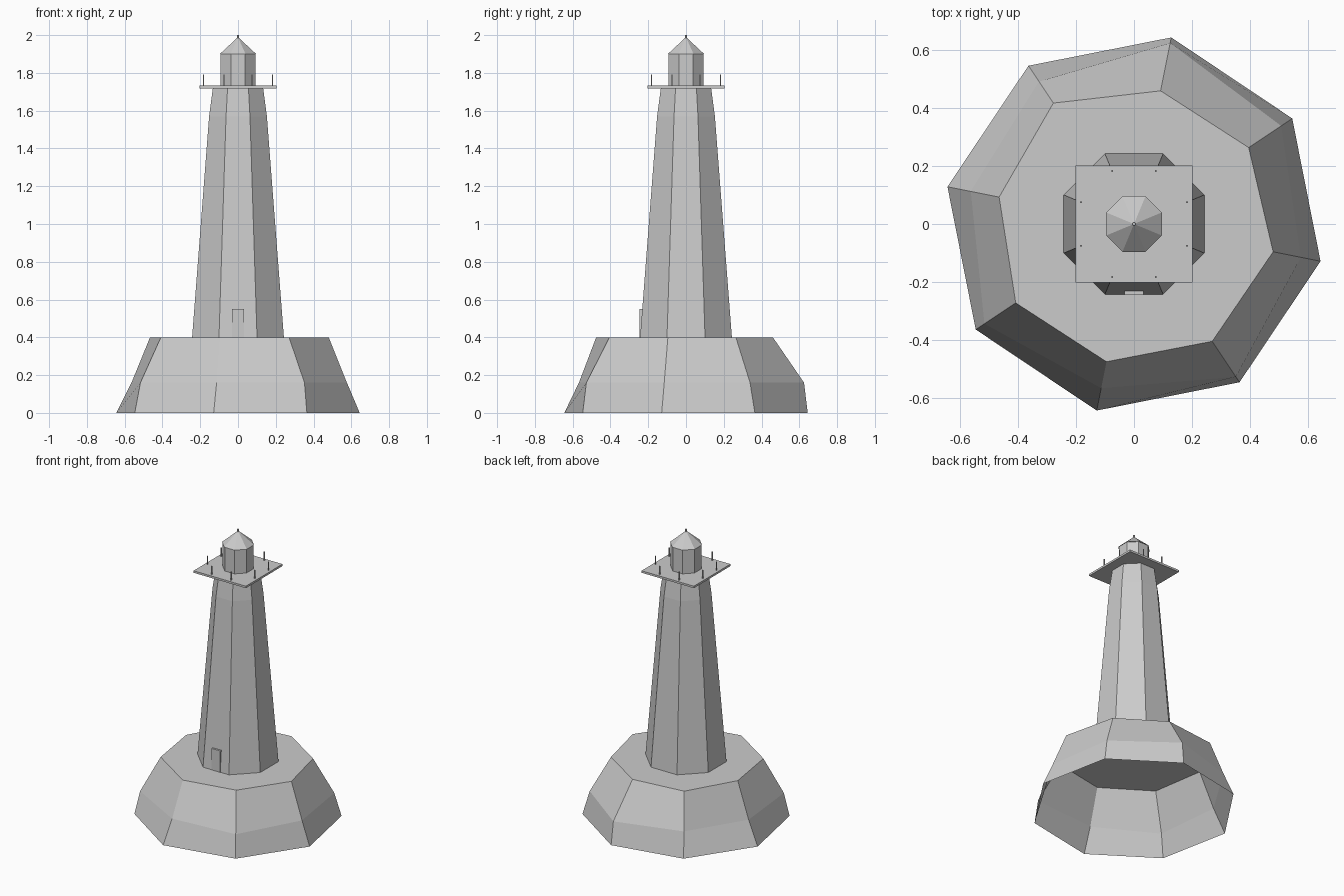
import bpy
import bmesh
import math
from mathutils import Matrix, Vector

cube = bpy.data.objects.get("Cube")
if cube:
    bpy.data.objects.remove(cube, do_unlink=True)

STONE = (0.6, 0.6, 0.6, 1.0)
stone = bpy.data.materials.new("pale grey stone")
stone.use_nodes = True
stone.diffuse_color = STONE
stone.node_tree.nodes["Principled BSDF"].inputs["Base Color"].default_value = STONE


def finish(name, bm):
    mesh = bpy.data.meshes.new(name)
    bm.to_mesh(mesh)
    bm.free()
    mesh.materials.append(stone)
    obj = bpy.data.objects.new(name, mesh)
    bpy.context.collection.objects.link(obj)
    return obj


def ring(bm, radii, z, start):
    """Closed ring of vertices, one for each radius."""
    step = 2 * math.pi / len(radii)
    return [bm.verts.new((r * math.cos(start + i * step), r * math.sin(start + i * step), z))
            for i, r in enumerate(radii)]


def loft(name, rings, start, bottom=True):
    """Flat-sided solid through stacked rings, given as (radii, height)."""
    bm = bmesh.new()
    loops = [ring(bm, radii, z, start) for radii, z in rings]
    for low, high in zip(loops, loops[1:]):
        n = len(low)
        for i in range(n):
            j = (i + 1) % n
            bm.faces.new((low[i], low[j], high[j], high[i]))
    bm.faces.new(loops[-1])
    if bottom:
        bm.faces.new(loops[0][::-1])
    return finish(name, bm)


def octagon(apothem):
    return [apothem / math.cos(math.pi / 8)] * 8


def box(name, centre, size):
    bm = bmesh.new()
    bmesh.ops.create_cube(bm, size=1, matrix=Matrix.Translation(centre)
                          @ Matrix.Diagonal(Vector(size).to_4d()))
    return finish(name, bm)


EIGHTH = math.pi / 8

# Rough rock base: slightly uneven rings, open underneath
foot = 0.657
waist = [foot * f for f in (0.93, 0.97, 0.90, 0.875, 0.945, 0.88, 0.965, 0.895)]
crown = [0.476, 0.469, 0.502, 0.475, 0.491, 0.485, 0.487, 0.490]
loft("rock_base", [([foot] * 8, 0), (waist, 0.16), (crown, 0.4)],
     math.radians(33.7), bottom=False)

# Tapering tower
loft("tower", [(octagon(0.243), 0.4), (octagon(0.153), 1.57), (octagon(0.133), 1.72)], EIGHTH)

# Door slab
box("door", (0, -0.233, 0.475), (0.066, 0.024, 0.15))

# Square gallery and its posts
box("gallery_floor", (0, 0, 1.725), (0.405, 0.405, 0.014))
for side in range(4):
    turn = Matrix.Rotation(side * math.pi / 2, 4, "Z")
    for x in (-0.075, 0.075):
        box("gallery_post", turn @ Vector((x, -0.183, 1.76)), (0.006, 0.006, 0.064))

# Lantern room, pointed roof and finial
loft("lantern_room", [(octagon(0.092), 1.73), (octagon(0.092), 1.9)], EIGHTH)
loft("lantern_roof", [(octagon(0.096), 1.9), (octagon(0.006), 1.984)], EIGHTH)
loft("finial", [([0.006] * 8, 1.97), ([0.006] * 8, 2.0)], EIGHTH)
